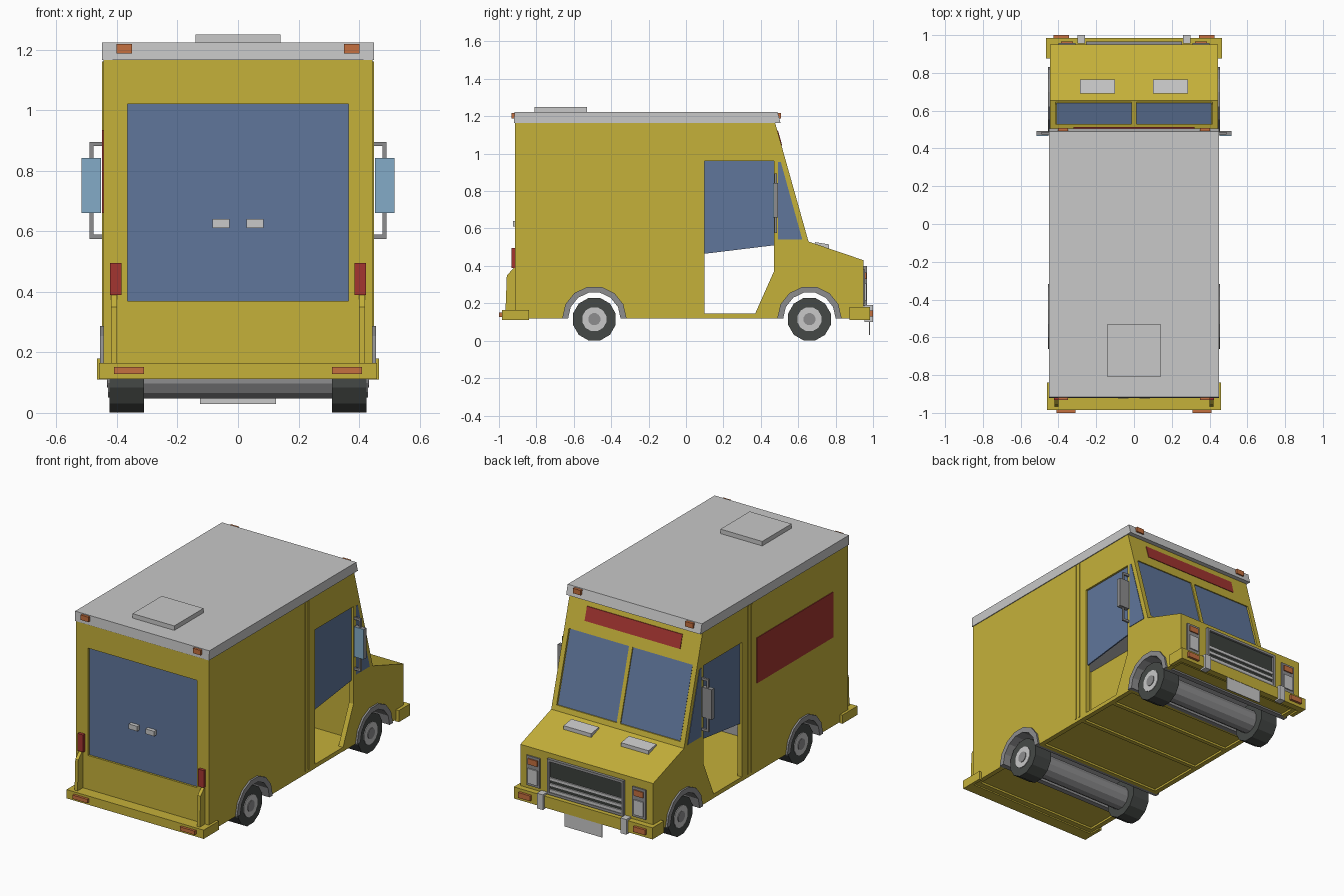
import bpy, bmesh, math

if "Cube" in bpy.data.objects:
    bpy.data.objects.remove(bpy.data.objects["Cube"])

def mat(name, r, g, b):
    m = bpy.data.materials.new(name)
    m.diffuse_color = (r, g, b, 1)
    m.use_nodes = True
    m.node_tree.nodes["Principled BSDF"].inputs["Base Color"].default_value = m.diffuse_color
    return m

YELLOW = mat("yellow_paint", .56, .44, .042)
LIGHT = mat("light_grey", .58, .58, .58)
MID = mat("mid_grey", .27, .27, .275)
BLUE = mat("window_blue", .115, .18, .33)
RED = mat("red", .37, .036, .03)
ORANGE = mat("orange_lamp", .56, .16, .05)
TYRE = mat("tyre_dark", .06, .066, .062)
MIRROR = mat("mirror_blue", .23, .41, .57)
DARK = mat("grille_dark", .045, .052, .045)

def part(name, material, pieces, mirror=False):
    """Object made of prisms: each piece is a (y, z) polygon extruded from x0 to x1."""
    bm = bmesh.new()
    for poly, x0, x1 in pieces:
        for s in ((1, -1) if mirror else (1,)):
            a = [bm.verts.new((s * x0, y, z)) for y, z in poly]
            b = [bm.verts.new((s * x1, y, z)) for y, z in poly]
            bm.faces.new(a)
            bm.faces.new(b[::-1])
            n = len(a)
            for i in range(n):
                bm.faces.new((a[i], b[i], b[(i + 1) % n], a[(i + 1) % n]))
    bmesh.ops.recalc_face_normals(bm, faces=bm.faces)
    me = bpy.data.meshes.new(name)
    bm.to_mesh(me)
    bm.free()
    me.materials.append(material)
    ob = bpy.data.objects.new(name, me)
    bpy.context.collection.objects.link(ob)
    return ob

def box(x0, x1, y0, y1, z0, z1):
    return ([(y0, z0), (y1, z0), (y1, z1), (y0, z1)], x0, x1)

def arc(cy, cz, r, n, a0=math.pi, a1=0.0):
    return [(cy + r * math.cos(a0 + (a1 - a0) * i / n),
             cz + r * math.sin(a0 + (a1 - a0) * i / n)) for i in range(n + 1)]

def disc(cy, cz, r, n=12):
    return arc(cy, cz, r, n, math.pi / n, math.pi / n + math.tau)[:-1]

def screen(z, off=0):
    """Point on the sloping windscreen line at height z, moved forward by off."""
    return (.655 - (z - .53) * .18 / .64 + off, z)

def slanted(x0, x1, z0, z1, o0, o1):
    return ([screen(z0, o0), screen(z0, o1), screen(z1, o1), screen(z1, o0)], x0, x1)

REAR, FRONT, AXLE_Z = -.49, .66, .115

# Side walls with wheel arches and door openings
side = [(-.915, .12)] + arc(REAR, .12, .16, 8) + [
    (.1, .12), (.1, .96), (.47, .96), (.47, .37), (.37, .145), (.37, .12)]
side += arc(FRONT, .12, .16, 8) + [
    (.95, .12), (.95, .43), (.655, .53), (.475, 1.17), (-.915, 1.17)]
part("side_walls", YELLOW, [(side, .415, .445)], True)
part("door_sills", YELLOW, [box(.415, .444, .1, .37, .12, .145)], True)
part("door_track_ribs", YELLOW, [box(.44, .449, y, y + .01, .14, 1.16) for y in (.005, .037)], True)

# Windscreen backing, hood and nose
skin = [screen(1.17, -.012), screen(.53, -.012), (.655, .53), (.95, .43), (.95, .12),
        (.92, .12), (.92, .405), (.63, .50), screen(1.17, -.04)]
part("hood_and_nose", YELLOW, [(skin, -.415, .415)])
part("windscreen_frame", YELLOW, [slanted(-.415, .415, .53, .56, -.012, 0),
                                  slanted(-.415, .415, .98, 1.17, -.012, 0),
                                  slanted(-.012, .012, .56, .98, -.012, 0)])
part("windscreen", BLUE, [slanted(.012, .41, .56, .98, -.012, -.007)], True)
part("front_red_panel", RED, [slanted(-.32, .32, 1.045, 1.125, -.002, .004)])
part("firewall", YELLOW, [box(-.415, .415, .49, .505, .14, .52)])

# Rear wall, with a recessed window
part("rear_wall", YELLOW, [box(-.415, .415, -.897, -.88, .12, 1.17),
                           box(-.415, .415, -.914, -.897, 1.02, 1.17),
                           box(-.415, .415, -.914, -.897, .12, .37)])
part("rear_wall_edges", YELLOW, [box(.365, .415, -.914, -.897, .37, 1.02)], True)
part("rear_window", BLUE, [box(-.365, .365, -.902, -.897, .37, 1.02)])
part("rear_handles", LIGHT, [box(.028, .085, -.925, -.9, .61, .64)], True)

# Floor and cross beams
part("floor", YELLOW, [box(-.415, .415, a, b, .132, .145)
                       for a, b in ((-.88, -.65), (-.33, .50), (.82, .92))])
part("floor_beams", YELLOW, [box(-.415, .415, y, y + .025, .12, .132) for y in (-.33, .03, .3, .475)])

# Side windows and side panel
part("door_windows", BLUE,
     [([(.1, .465), (.1, .96), (.47, .96), (.47, .51)], .425, .433)], True)
part("quarter_windows", BLUE,
     [([(.492, .54), (.622, .54), (.507, .955), (.492, .955)], .44, .448)], True)
part("side_red_panel", RED, [box(-.449, -.443, -.77, -.04, .66, .935)])

# Roof cap, hatch and marker lamps
part("roof", LIGHT, [([(-.92, 1.165), (.505, 1.165), (.49, 1.223), (-.917, 1.223)], -.45, .45)])
part("roof_hatch", LIGHT, [box(-.14, .14, -.81, -.53, 1.22, 1.25)])
part("roof_lamps", ORANGE, [box(.35, .402, -.932, -.91, 1.188, 1.218),
                            box(.35, .402, .48, .508, 1.188, 1.218)], True)

# Wheels, axles and arch liners
for name, y in (("rear", REAR), ("front", FRONT)):
    part(name + "_tyres", TYRE, [(disc(y, AXLE_Z, .118), .31, .425)], True)
    part(name + "_rims", LIGHT, [(disc(y, AXLE_Z, .066), .42, .429)], True)
    part(name + "_hubs", MID, [(disc(y, AXLE_Z, .033), .42, .433)], True)
    part(name + "_axle", MID, [(disc(y, AXLE_Z, .07), -.31, .31)])
    ring = arc(y, .12, .172, 7) + arc(y, .12, .14, 7)[::-1]
    part(name + "_arch", MID, [(ring, -.456, .456)])

# Rear bumper, brackets and lamps
part("rear_bumper", YELLOW, [box(-.46, .46, -.985, -.912, .112, .165)])
part("rear_bumper_ends", YELLOW, [box(.44, .46, -.912, -.84, .112, .165)], True)
part("rear_brackets", YELLOW,
     [([(-.965, .165), (-.958, .35), (-.914, .395), (-.914, .165)], .4, .42)], True)
part("tail_lamps", RED, [box(.385, .423, -.932, -.91, .39, .495)], True)
part("rear_bumper_lamps", ORANGE, [box(.31, .41, -1, -.98, .128, .151)], True)

# Front bumper, guards, lamps and plate
part("front_bumper", YELLOW, [box(-.465, .465, .945, .985, .11, .18)])
part("front_bumper_ends", YELLOW, [box(.44, .465, .875, .945, .11, .18)], True)
part("bumper_guards", LIGHT, [box(.26, .3, .955, 1, .1, .192)], True)
part("front_bumper_lamps", ORANGE, [box(.345, .425, .98, 1, .13, .162)], True)
part("front_plate", LIGHT, [box(-.125, .125, .978, .983, .03, .112)])

# Grille, headlamps and hood vents
part("grille_back", DARK, [box(-.24, .24, .948, .955, .19, .39)])
part("grille_frame", MID, [box(-.255, .255, .948, .967, .385, .4),
                           box(-.255, .255, .948, .967, .185, .2),
                           box(-.255, -.24, .948, .967, .2, .385),
                           box(.24, .255, .948, .967, .2, .385)])
part("grille_bars", LIGHT, [box(-.24, .24, .95, .963, z, z + .018) for z in (.2, .235, .27)])
part("headlamp_frames", MID, [box(.31, .4, .948, .958, .2, .38)], True)
part("headlamps", LIGHT, [box(.323, .387, .95, .965, .215, .305)], True)
part("front_indicators", ORANGE, [box(.323, .387, .95, .965, .33, .365)], True)
part("hood_vents", LIGHT,
     [([(.69, .50), (.69, .527), (.765, .515), (.765, .48)], .1, .285)], True)

# Door mirrors
part("mirror_brackets", MID, [box(.478, .49, .474, .486, .575, .895),
                              box(.44, .478, .474, .486, .575, .589),
                              box(.44, .478, .474, .486, .881, .895)], True)
part("mirror_housings", MID, [box(.452, .517, .47, .492, .66, .842)], True)
part("mirror_glass", MIRROR, [box(.452, .517, .465, .47, .66, .842)], True)
